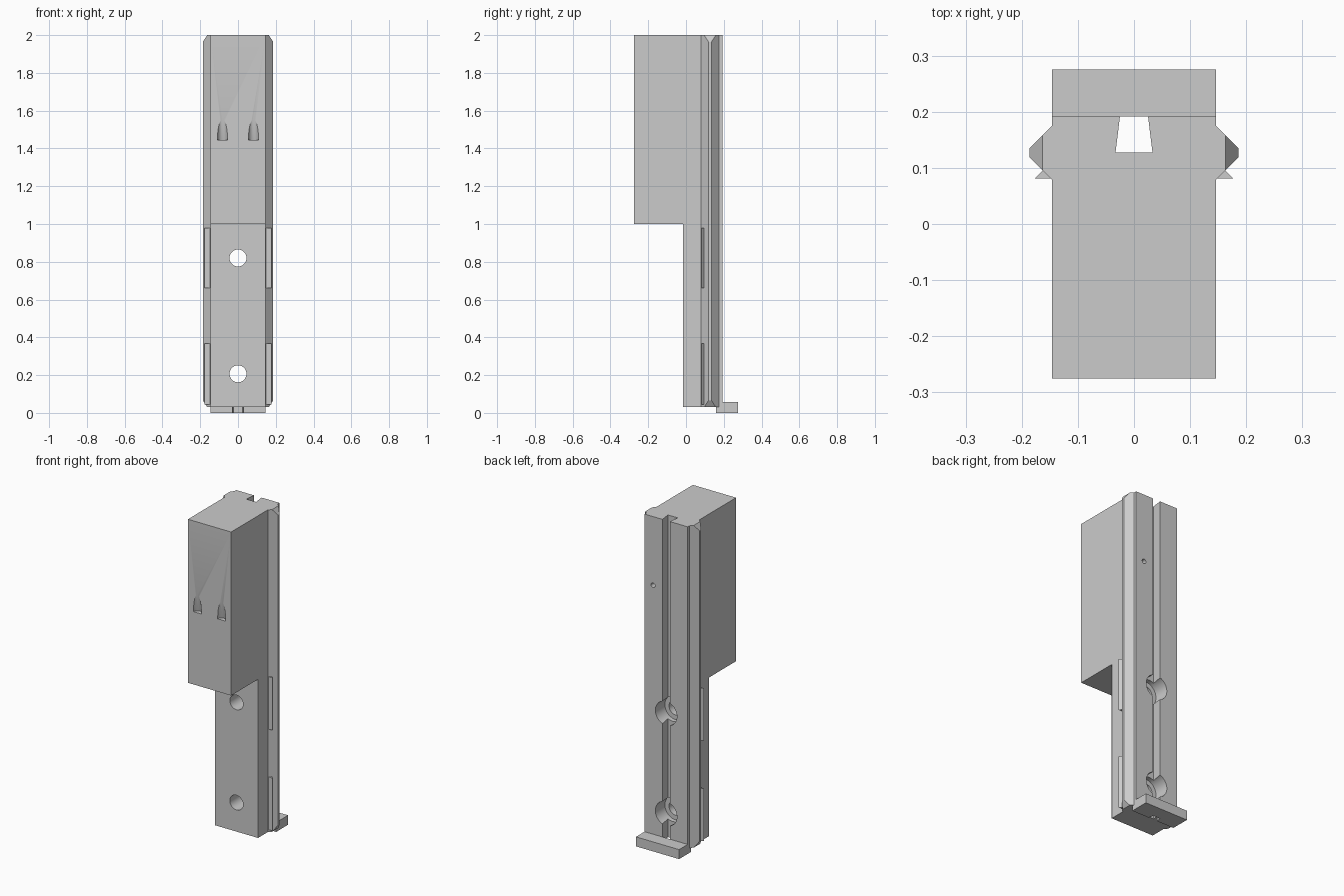
import bpy, bmesh, math
from mathutils import Matrix, Vector

cube = bpy.data.objects.get("Cube")
if cube:
    bpy.data.objects.remove(cube, do_unlink=True)

grey = bpy.data.materials.new("plain grey")
grey.use_nodes = True
colour = (0.6, 0.6, 0.6, 1)
grey.diffuse_color = colour
grey.node_tree.nodes["Principled BSDF"].inputs["Base Color"].default_value = colour

BOTTOM, TOP, HALF, BACK = 0.03, 2.0, 0.146, 0.192


def finish(name, bm):
    bmesh.ops.recalc_face_normals(bm, faces=bm.faces)
    mesh = bpy.data.meshes.new(name)
    bm.to_mesh(mesh)
    bm.free()
    mesh.materials.append(grey)
    obj = bpy.data.objects.new(name, mesh)
    bpy.context.collection.objects.link(obj)
    return obj


def prism(name, outline, z0, z1):
    """Extrude an outline in x and y from z0 to z1."""
    bm = bmesh.new()
    face = bm.faces.new([bm.verts.new((x, y, z0)) for x, y in outline])
    side = bmesh.ops.extrude_face_region(bm, geom=[face])["geom"]
    verts = [v for v in side if isinstance(v, bmesh.types.BMVert)]
    bmesh.ops.translate(bm, verts=verts, vec=(0, 0, z1 - z0))
    return finish(name, bm)


def drill(name, x, z, radius, y0, y1):
    """Round cutter along y."""
    bm = bmesh.new()
    place = Matrix.Translation((x, (y0 + y1) / 2, z)) @ Matrix.Rotation(math.pi / 2, 4, "X")
    bmesh.ops.create_cone(bm, cap_ends=True, segments=40, radius1=radius,
                          radius2=radius, depth=y1 - y0, matrix=place)
    return finish(name, bm)


def combine(target, tool, operation="DIFFERENCE"):
    tool.hide_render = True
    mod = target.modifiers.new(tool.name, "BOOLEAN")
    mod.operation, mod.object, mod.solver = operation, tool, "EXACT"
    bpy.context.view_layer.objects.active = target
    bpy.ops.object.modifier_apply(modifier=mod.name)
    bpy.data.objects.remove(tool, do_unlink=True)


def rect(x, y0, y1):
    return [(-x, y0), (x, y0), (x, y1), (-x, y1)]


# Rail with a pointed ridge on each side and a dovetail groove in the back
half = [(HALF, -0.015), (HALF, 0.079), (0.186, 0.119), (0.186, 0.135),
        (HALF, 0.175), (HALF, BACK), (0.025, BACK), (0.033, 0.127)]
outline = half + [(-x, y) for x, y in reversed(half)]
body = prism("body", outline, BOTTOM, TOP)

# Deep upper block
combine(body, prism("upper_block", rect(HALF, -0.275, 0.1), 1.0, TOP), "UNION")

# Bevelled ridge ends
for side in (-1, 1):
    for end, inward in ((TOP, -1), (BOTTOM, 1)):
        bm = bmesh.new()
        pts = [(0.163, 0), (0.187, 0.037), (0.22, 0.037), (0.22, -0.02), (0.15, -0.02)]
        face = bm.faces.new([bm.verts.new((side * x, 0.05, end + inward * z)) for x, z in pts])
        geom = bmesh.ops.extrude_face_region(bm, geom=[face])["geom"]
        bmesh.ops.translate(bm, vec=(0, 0.14, 0),
                            verts=[v for v in geom if isinstance(v, bmesh.types.BMVert)])
        combine(body, finish("ridge_bevel", bm))

# Screw holes with counterbores open to the back
for z in (0.207, 0.82):
    combine(body, drill("screw_hole", 0, z, 0.045, -0.1, 0.3))
    combine(body, drill("counterbore", 0, z, 0.073, 0.1, 0.3))

# Small pin hole in the back
combine(body, drill("pin_hole", 0.089, 1.58, 0.014, 0.13, 0.3))

# Two scooped recesses in the front: slanted round cutters with level floors
for x in (-0.082, 0.082):
    bm = bmesh.new()
    bmesh.ops.create_cone(bm, cap_ends=True, segments=40, radius1=0.027,
                          radius2=0.027, depth=0.14)
    for v in bm.verts:
        v.co.z += 0.07
        v.co.y -= v.co.z * 0.027 / 0.11
        v.co += Vector((x, -0.275, 1.445))
    combine(body, finish("front_scoop", bm))

# Foot plate, notched in line with the groove
foot = prism("foot_plate", [(-HALF, 0.16), (-0.029, 0.16), (-0.025, BACK), (0.025, BACK),
                            (0.029, 0.16), (HALF, 0.16), (HALF, 0.275), (-HALF, 0.275)],
             0, 0.058)
combine(body, foot, "UNION")

# Thin clip ribs beside the ridges
for side, label in ((1, "left"), (-1, "right")):
    for z0, z1, level in ((0.045, 0.367, "lower"), (0.66, 0.98, "upper")):
        prism(f"{label}_{level}_clip_rib",
              [(side * x, y) for x, y in ((0.148, 0.081), (0.177, 0.081), (0.162, 0.096))],
              z0, z1)

# Smooth only the round holes
bpy.ops.object.select_all(action="DESELECT")
body.select_set(True)
bpy.context.view_layer.objects.active = body
bpy.ops.object.shade_smooth_by_angle(angle=math.radians(25))
